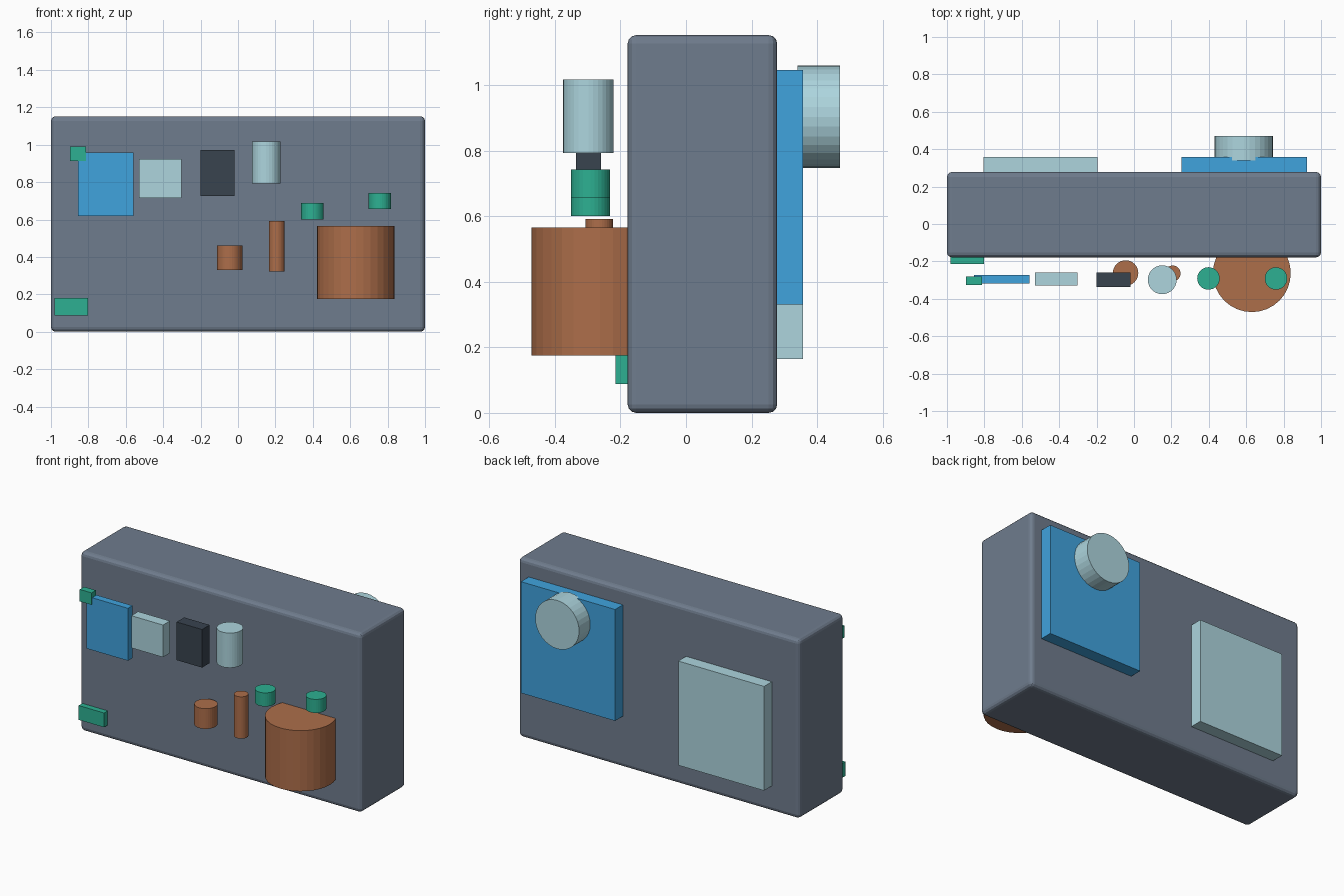
import bpy, bmesh
from math import radians
from mathutils import Matrix

if "Cube" in bpy.data.objects:
    bpy.data.objects.remove(bpy.data.objects["Cube"])


def material(name, hex_colour):
    rgb = [int(hex_colour[i:i + 2], 16) / 255 for i in (0, 2, 4)]
    m = bpy.data.materials.new(name)
    m.diffuse_color = [((c + 0.055) / 1.055) ** 2.4 for c in rgb] + [1]
    m.use_nodes = True
    m.node_tree.nodes["Principled BSDF"].inputs["Base Color"].default_value = m.diffuse_color
    return m


SLATE = material("slate", "6F7C8D")
BLUE = material("blue", "40A3DE")
PALE = material("pale_blue", "ADD5DE")
GREEN = material("green", "2DB092")
BROWN = material("brown", "AD6E4A")
DARK = material("dark", "38434F")


def finish(name, bm, mat):
    mesh = bpy.data.meshes.new(name)
    bm.to_mesh(mesh)
    bm.free()
    mesh.materials.append(mat)
    obj = bpy.data.objects.new(name, mesh)
    bpy.context.collection.objects.link(obj)
    return obj


def box(name, mat, x, y, z):
    """Box from (min, max) pairs on each axis."""
    bm = bmesh.new()
    size = [b - a for a, b in (x, y, z)]
    mid = [(a + b) / 2 for a, b in (x, y, z)]
    bmesh.ops.create_cube(bm, size=1, matrix=Matrix.Translation(mid) @ Matrix.Diagonal((*size, 1)))
    return finish(name, bm, mat)


def cylinder(name, mat, centre, radius, depth, axis="Z"):
    bm = bmesh.new()
    turn = Matrix.Rotation(radians(90), 4, "X") if axis == "Y" else Matrix()
    bmesh.ops.create_cone(bm, cap_ends=True, segments=32, radius1=radius, radius2=radius,
                          depth=depth, matrix=Matrix.Translation(centre) @ turn)
    return finish(name, bm, mat)


# Main housing with rounded edges
body = box("housing", SLATE, (-1, 1), (-0.178, 0.278), (0, 1.152))
bevel = body.modifiers.new("rounded_edges", "BEVEL")
bevel.width = 0.026
bevel.segments = 3

# Front boxes
box("corner_tab", GREEN, (-0.982, -0.802), (-0.215, -0.17), (0.088, 0.18))
box("blue_block", BLUE, (-0.855, -0.56), (-0.318, -0.272), (0.62, 0.957))
box("small_green_block", GREEN, (-0.898, -0.814), (-0.325, -0.281), (0.914, 0.991))
box("pale_block", PALE, (-0.528, -0.302), (-0.33, -0.26), (0.716, 0.923))
box("dark_block", DARK, (-0.201, -0.02), (-0.336, -0.259), (0.727, 0.972))

# Front upright cylinders: name, material, x, y, radius, bottom, top
for name, mat, x, y, r, z0, z1 in (
    ("pale_canister", PALE, 0.151, -0.298, 0.077, 0.793, 1.016),
    ("left_green_button", GREEN, 0.398, -0.291, 0.06, 0.6, 0.687),
    ("right_green_button", GREEN, 0.759, -0.291, 0.06, 0.655, 0.742),
    ("brown_barrel", BROWN, 0.63, -0.263, 0.208, 0.175, 0.565),
    ("brown_cap", BROWN, -0.045, -0.262, 0.068, 0.33, 0.46),
    ("brown_rod", BROWN, 0.207, -0.264, 0.042, 0.323, 0.592),
):
    cylinder(name, mat, (x, y, (z0 + z1) / 2), r, z1 - z0)

# Rear panels and dial
box("rear_blue_panel", BLUE, (0.254, 0.924), (0.27, 0.357), (0.33, 1.046))
box("rear_pale_panel", PALE, (-0.805, -0.195), (0.27, 0.357), (0.165, 0.835))
cylinder("rear_dial", PALE, (0.587, 0.405, 0.903), 0.156, 0.13, "Y")
